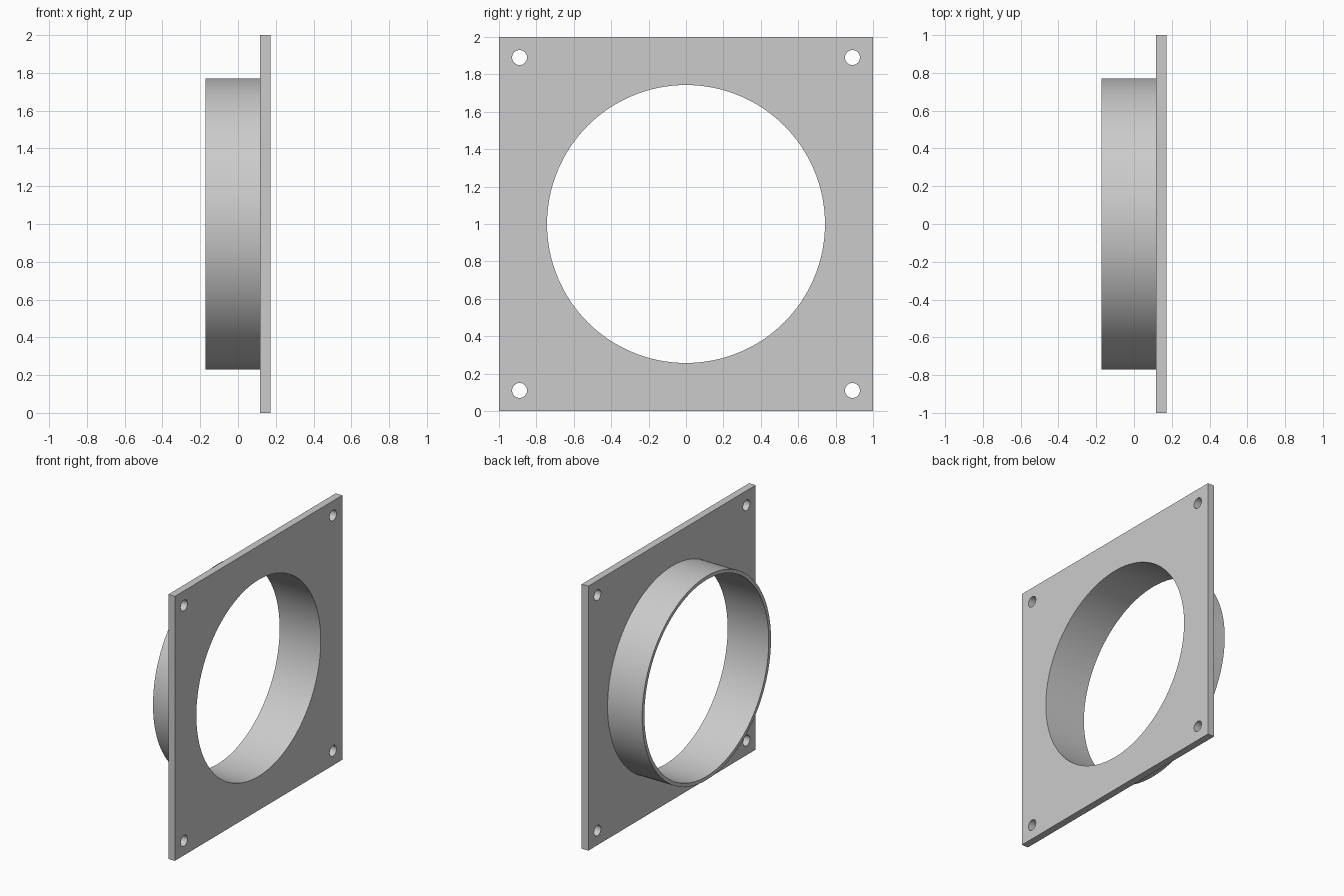
import bpy, bmesh
from math import cos, sin, pi, radians

cube = bpy.data.objects.get("Cube")
if cube:
    bpy.data.objects.remove(cube, do_unlink=True)

grey = bpy.data.materials.new("light grey")
grey.use_nodes = True
colour = (0.6, 0.6, 0.6, 1)
grey.diffuse_color = colour
grey.node_tree.nodes["Principled BSDF"].inputs["Base Color"].default_value = colour

CENTRE_Z = 1.0
BACK, JOINT, FACE = -0.172, 0.117, 0.172
OUTER, BORE = 0.77, 0.743
HOLE, HOLE_POS = 0.04, 0.89


def circle(radius, y=0, z=0, sides=128):
    return [(y + radius * cos(2 * pi * i / sides),
             z + radius * sin(2 * pi * i / sides)) for i in range(sides)]


def extruded(name, loops, x0, x1):
    """Fill an outline with holes in the YZ plane and extrude it along X."""
    bm = bmesh.new()
    edges = []
    for loop in loops:
        verts = [bm.verts.new((x0, y, CENTRE_Z + z)) for y, z in loop]
        edges += [bm.edges.new((a, b)) for a, b in zip(verts, verts[1:] + verts[:1])]
    bmesh.ops.triangle_fill(bm, edges=edges, use_beauty=True, normal=(1, 0, 0))
    result = bmesh.ops.extrude_face_region(bm, geom=bm.faces[:], use_keep_orig=True)
    moved = [v for v in result["geom"] if isinstance(v, bmesh.types.BMVert)]
    bmesh.ops.translate(bm, verts=moved, vec=(x1 - x0, 0, 0))
    bmesh.ops.recalc_face_normals(bm, faces=bm.faces[:])

    mesh = bpy.data.meshes.new(name)
    bm.to_mesh(mesh)
    bm.free()
    mesh.materials.append(grey)
    obj = bpy.data.objects.new(name, mesh)
    bpy.context.collection.objects.link(obj)
    bpy.ops.object.select_all(action="DESELECT")
    obj.select_set(True)
    bpy.context.view_layer.objects.active = obj
    bpy.ops.object.shade_smooth_by_angle(angle=radians(30))
    return obj


# Square flange plate with the central bore and four corner bolt holes
square = [(-1, -1), (1, -1), (1, 1), (-1, 1)]
bolt_holes = [circle(HOLE, y * HOLE_POS, z * HOLE_POS, 32) for y, z in square]
extruded("flange_plate", [square, circle(BORE)] + bolt_holes, JOINT, FACE)

# Thin-walled duct collar behind the plate
extruded("duct_collar", [circle(OUTER), circle(BORE)], BACK, JOINT)
